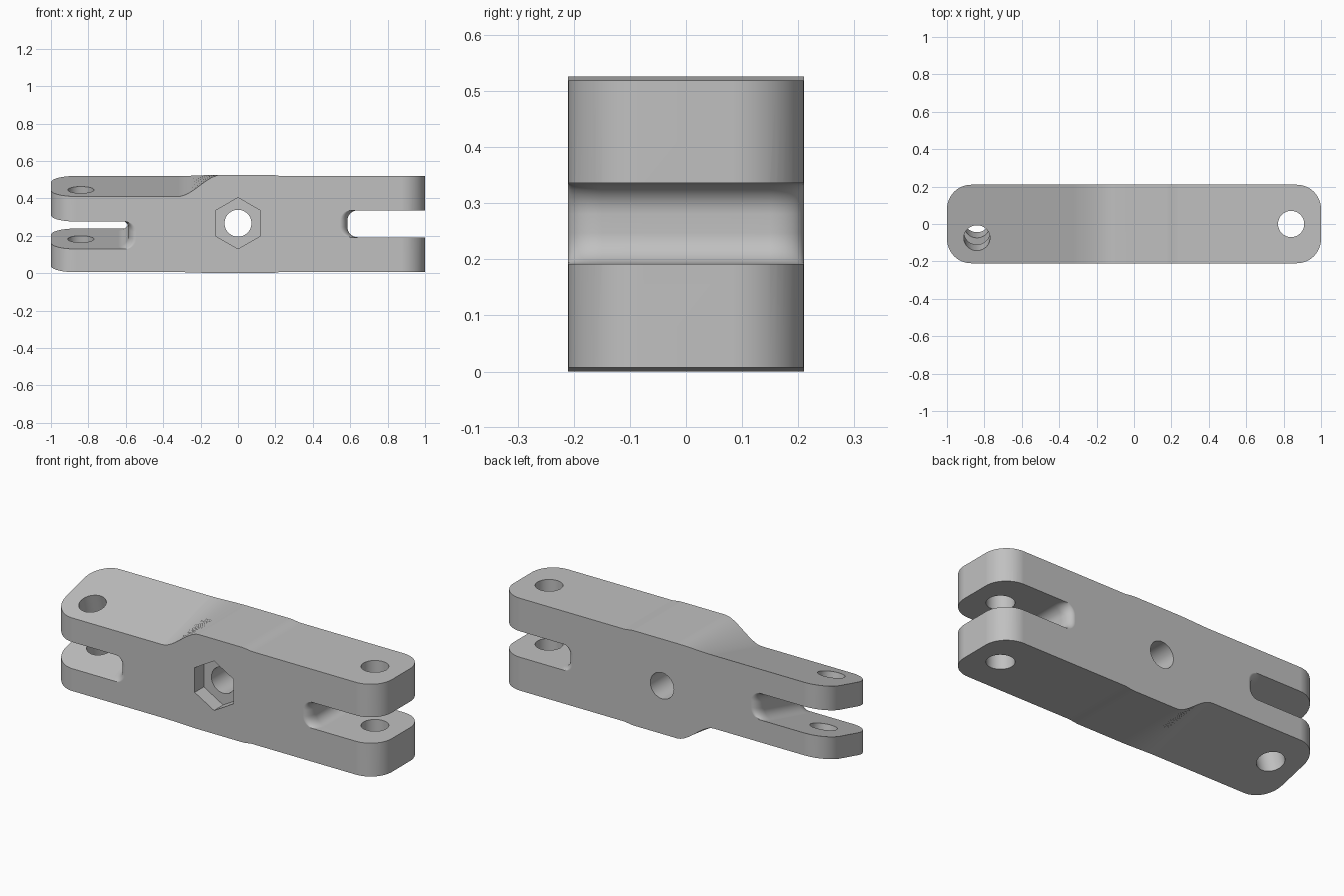
import bpy, bmesh, math
from mathutils import Matrix

old = bpy.data.objects.get("Cube")
if old:
    bpy.data.objects.remove(old, do_unlink=True)

HALF_W, CORNER, SLOPE = 0.21, 0.13, 0.26

grey = bpy.data.materials.new("light_grey")
grey.use_nodes = True
colour = (0.53, 0.53, 0.53, 1)
grey.diffuse_color = colour
next(n for n in grey.node_tree.nodes
     if n.type == 'BSDF_PRINCIPLED').inputs["Base Color"].default_value = colour


def smooth(a, b, x):
    u = min(max((x - a) / (b - a), 0), 1)
    return u * u * (3 - 2 * u)


def loft(name, rings):
    """Closed solid through rings of equal point count."""
    bm = bmesh.new()
    loops = [[bm.verts.new(p) for p in ring] for ring in rings]
    n = len(loops[0])
    for a, b in zip(loops, loops[1:]):
        for i in range(n):
            j = (i + 1) % n
            bm.faces.new((a[i], a[j], b[j], b[i]))
    bm.faces.new(loops[0])
    bm.faces.new(loops[-1])
    bmesh.ops.recalc_face_normals(bm, faces=bm.faces)
    return finish(name, bm)


def finish(name, bm):
    mesh = bpy.data.meshes.new(name)
    bm.to_mesh(mesh)
    bm.free()
    mesh.materials.append(grey)
    obj = bpy.data.objects.new(name, mesh)
    bpy.context.collection.objects.link(obj)
    return obj


def drill(name, centre, radius, depth, tilt, sides=48):
    bm = bmesh.new()
    bmesh.ops.create_cone(bm, cap_ends=True, segments=sides, radius1=radius,
                          radius2=radius, depth=depth,
                          matrix=Matrix.Translation(centre) @ Matrix.Rotation(tilt, 4, 'X'))
    return finish(name, bm)


# Bar: thick middle, level end at +x, tilted end at -x
def section(x, w):
    twist = 1 - smooth(-0.32, -0.09, x)
    step = 0.007 * smooth(0.17, 0.24, x)

    def top(y):
        return 0.526 - step + twist * (0.465 + SLOPE * y - 0.526)

    def bottom(y):
        return step + twist * (0.06 + SLOPE * y)
    return [(x, -w, bottom(-w)), (x, w, bottom(w)), (x, w, top(w)), (x, -w, top(-w))]


arc = [math.radians(90 * i / 14) for i in range(15)]
end = [(1 - CORNER + CORNER * math.sin(a), HALF_W - CORNER + CORNER * math.cos(a)) for a in arc]
stations = [(-x, w) for x, w in reversed(end)]
stations += [(-0.32 + 0.23 * i / 20, HALF_W) for i in range(21)]
stations += [(0.17 + 0.07 * i / 6, HALF_W) for i in range(7)]
stations += end
bar = loft("link_bar", [section(x, w) for x, w in stations])


# Fork slots: filleted inner wall that rounds off toward both sides
def slot(name, side, z0, z1, slope):
    r = 0.055
    half = [0.15 * i / 2 for i in range(3)] + [0.15 + 0.06 * math.sin(a) for a in arc[2::2]] + [0.26]
    ys = [-y for y in reversed(half[1:])] + half
    rings = []
    for y in ys:
        t = min(max((abs(y) - 0.15) / 0.06, 0), 1)
        wall = 0.585 - 0.04 * (1 - math.sqrt(1 - t * t))
        pts = [(1.2, z0)]
        pts += [(wall + r - r * math.sin(a), z0 + r - r * math.cos(a)) for a in arc[::2]]
        pts += [(wall + r - r * math.cos(a), z1 - r + r * math.sin(a)) for a in arc[::2]]
        pts += [(1.2, z1)]
        rings.append([(side * x, y, z + slope * y) for x, z in pts])
    return loft(name, rings)


lean = math.atan(SLOPE)
cutters = [
    slot("level_slot", 1, 0.192, 0.336, 0),
    slot("tilted_slot", -1, 0.184, 0.331, SLOPE),
    drill("level_pin_hole", (0.84, 0, 0.26), 0.07, 1, 0),
    drill("tilted_pin_hole", (-0.84, -0.027, 0.262), 0.07, 1, lean),
    drill("cross_hole", (0, 0, 0.267), 0.072, 1, math.pi / 2),
    drill("hex_pocket", (0, -0.23, 0.267), 0.137, 0.2, math.pi / 2, 6),
]

bpy.ops.object.select_all(action='DESELECT')
bpy.context.view_layer.objects.active = bar
bar.select_set(True)
for cutter in cutters:
    mod = bar.modifiers.new(cutter.name, 'BOOLEAN')
    mod.operation = 'DIFFERENCE'
    mod.solver = 'EXACT'
    mod.object = cutter
    bpy.ops.object.modifier_apply(modifier=mod.name)
    bpy.data.objects.remove(cutter, do_unlink=True)

# Smooth curves, crisp edges
bpy.ops.object.shade_smooth_by_angle(angle=math.radians(30))
weighted = bar.modifiers.new("even_shading", 'WEIGHTED_NORMAL')
weighted.keep_sharp = True
